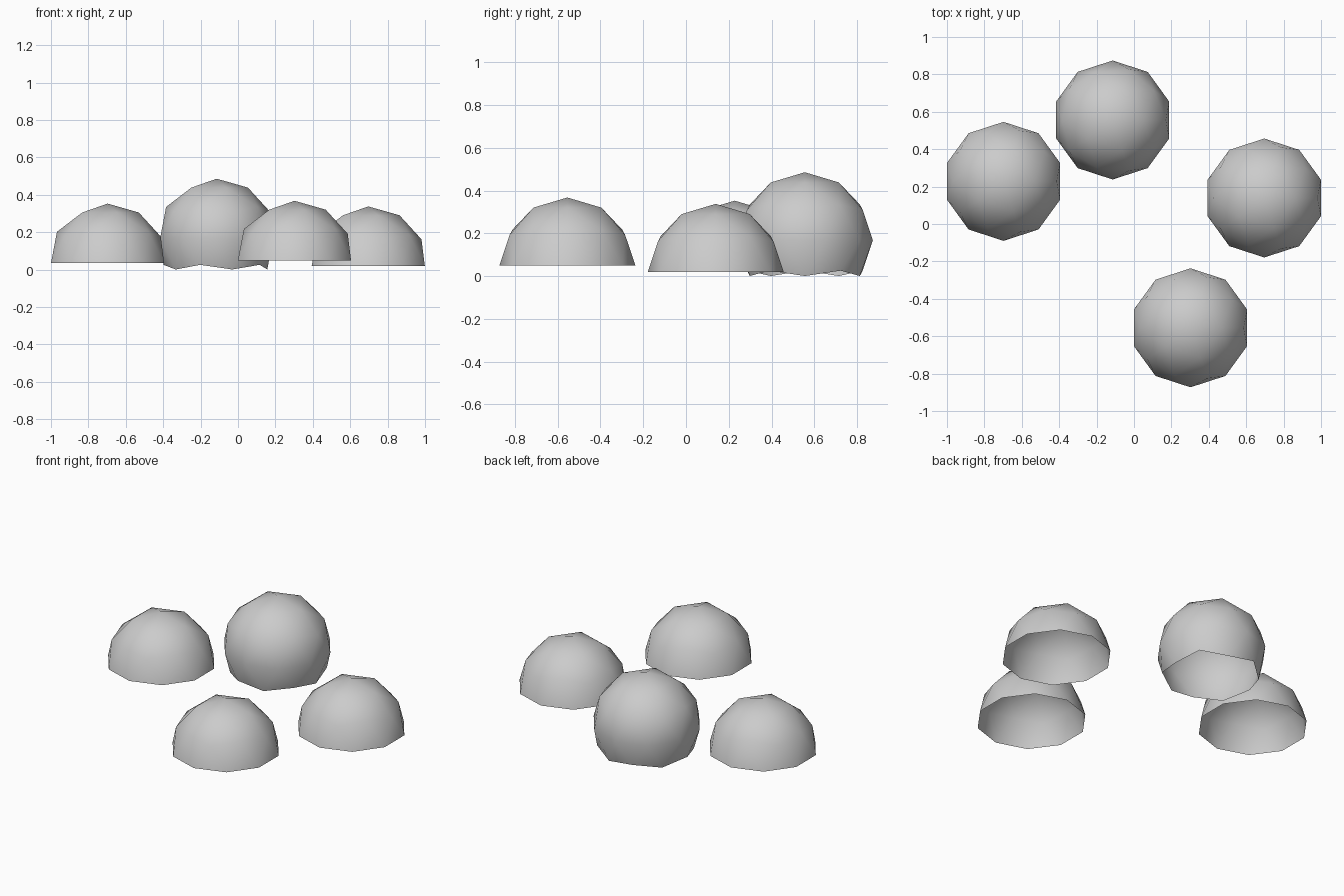
import bpy
import bmesh

cube = bpy.data.objects.get("Cube")
if cube:
    bpy.data.objects.remove(cube, do_unlink=True)

RADIUS = 0.318

grey = bpy.data.materials.new("plain_grey")
grey.use_nodes = True
colour = (0.6, 0.6, 0.6, 1.0)
grey.diffuse_color = colour
grey.node_tree.nodes["Principled BSDF"].inputs["Base Color"].default_value = colour


def open_dome(name, location, cut):
    """Smooth icosphere shell, open below the cut (a fraction of the radius)."""
    bm = bmesh.new()
    bmesh.ops.create_icosphere(bm, subdivisions=2, radius=RADIUS)
    below = [f for f in bm.faces if f.calc_center_median().z < cut * RADIUS]
    bmesh.ops.delete(bm, geom=below, context="FACES")
    for face in bm.faces:
        face.smooth = True
    mesh = bpy.data.meshes.new(name)
    bm.to_mesh(mesh)
    bm.free()
    mesh.materials.append(grey)
    obj = bpy.data.objects.new(name, mesh)
    obj.location = location
    bpy.context.collection.objects.link(obj)


# Three half domes
open_dome("front_dome", (0.302, -0.555, 0.05), 0)
open_dome("left_dome", (0.6965, 0.139, 0.02), 0)
open_dome("right_dome", (-0.6975, 0.228, 0.035), 0)

# Fuller dome with a zigzag rim
open_dome("back_dome", (-0.114, 0.556, 0.168), -0.5)
